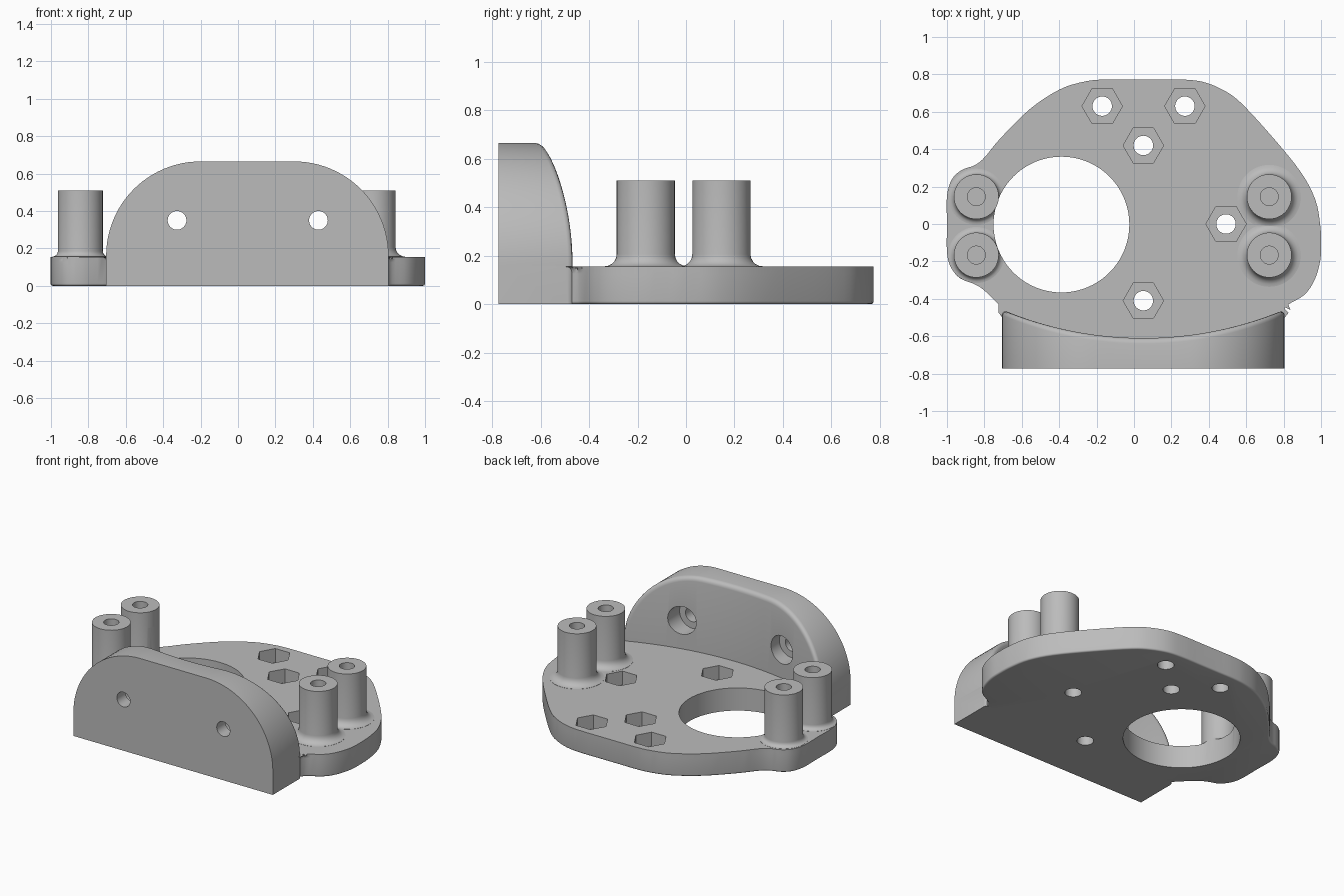
import bpy, bmesh, math
from mathutils import Vector

if "Cube" in bpy.data.objects:
    bpy.data.objects.remove(bpy.data.objects["Cube"])

grey = bpy.data.materials.new("grey_plastic")
grey.diffuse_color = (0.5, 0.5, 0.5, 1)
grey.use_nodes = True
grey.node_tree.nodes["Principled BSDF"].inputs["Base Color"].default_value = grey.diffuse_color


def make(name, bm):
    bmesh.ops.recalc_face_normals(bm, faces=bm.faces[:])
    me = bpy.data.meshes.new(name)
    bm.to_mesh(me)
    bm.free()
    me.materials.append(grey)
    ob = bpy.data.objects.new(name, me)
    bpy.context.collection.objects.link(ob)
    return ob


def prism(name, pts, z0, z1, round_top=0, round_bottom=0):
    bm = bmesh.new()
    lo = [bm.verts.new((x, y, z0)) for x, y in pts]
    hi = [bm.verts.new((x, y, z1)) for x, y in pts]
    n = len(pts)
    bm.faces.new(lo[::-1])
    bm.faces.new(hi)
    for i in range(n):
        j = (i + 1) % n
        bm.faces.new((lo[i], lo[j], hi[j], hi[i]))
    for z, r in ((z1, round_top), (z0, round_bottom)):
        if r:
            rim = [e for e in bm.edges if all(abs(v.co.z - z) < 1e-5 for v in e.verts)]
            bmesh.ops.bevel(bm, geom=rim, offset=r, segments=4, profile=0.5, affect='EDGES')
    return make(name, bm)


def circle(cx, cy, r, n=48):
    return [(cx + r * math.cos(2 * math.pi * i / n), cy + r * math.sin(2 * math.pi * i / n))
            for i in range(n)]


def spline(pts, steps=4):
    # Catmull-Rom curve through an open row of points
    p = [Vector(q) for q in pts]
    p = [2 * p[0] - p[1]] + p + [2 * p[-1] - p[-2]]
    out = []
    for i in range(1, len(p) - 2):
        for s in range(steps):
            t = s / steps
            a, b, c, d = p[i - 1:i + 3]
            out.append(tuple(0.5 * (2 * b + (c - a) * t + (2 * a - 5 * b + 4 * c - d) * t * t
                                    + (3 * b - a - 3 * c + d) * t ** 3)))
    return out + [tuple(p[-2])]


def boolean(target, tool, op):
    m = target.modifiers.new(op, 'BOOLEAN')
    m.object, m.operation, m.solver = tool, op, 'EXACT'
    bpy.context.view_layer.update()
    bpy.context.view_layer.objects.active = target
    bpy.ops.object.modifier_apply(modifier=m.name)
    bpy.data.objects.remove(tool)


# Base plate with rounded rims; its front end runs inside the wall
TOP = 0.155
outline = spline([
    (0.80, -0.46), (0.825, -0.43), (0.909, -0.38), (0.963, -0.305), (0.995, -0.2), (1.0, -0.1),
    (0.995, 0.0), (0.968, 0.134), (0.888, 0.283), (0.727, 0.48), (0.567, 0.652), (0.47, 0.72),
    (0.36, 0.762), (0.24, 0.773), (0.12, 0.773), (-0.04, 0.773), (-0.155, 0.773), (-0.262, 0.762),
    (-0.396, 0.72), (-0.556, 0.615), (-0.717, 0.455), (-0.797, 0.358), (-0.85, 0.315),
    (-0.92, 0.289), (-0.973, 0.24), (-1.0, 0.15), (-1.0, 0.0), (-1.0, -0.15), (-0.98, -0.23),
    (-0.93, -0.29), (-0.856, -0.32), (-0.797, -0.358), (-0.70, -0.455)])
outline += [(-0.66, -0.56), (-0.6, -0.7), (0.7, -0.7), (0.76, -0.56)]
plate = prism("bracket", outline, 0, TOP, 0.03, 0.012)


# Upright wall: arched front, concave back with a rounded rim
def wall_profile(d):
    pts = [(0.805 - d, 0)]
    for i in range(25):
        a = math.radians(90 * i / 24)
        pts.append((0.3 + (0.505 - d) * math.cos(a), 0.16 + (0.505 - d) * math.sin(a)))
    pts += [(0.3 - 0.5 * i / 8, 0.665 - d) for i in range(1, 8)]
    return pts + [(0.1 - x, z) for x, z in pts[25::-1]]


def back_y(x):
    return 1.34 - math.sqrt(1.95 ** 2 - (x - 0.05) ** 2)


bm = bmesh.new()
R = 0.03
loops = [[bm.verts.new((x, -0.773, z)) for x, z in wall_profile(0)]]
for k in range(5):
    a = math.radians(90 * k / 4)
    inset, drop = R * (1 - math.cos(a)), R * (1 - math.sin(a))
    loops.append([bm.verts.new((x, back_y(x) - drop, z)) for x, z in wall_profile(inset)])
n = len(loops[0])
for A, B in zip(loops, loops[1:]):
    for i in range(n - 1):
        bm.faces.new((A[i], A[i + 1], B[i + 1], B[i]))
bm.faces.new(loops[0])
last = loops[-1]
foot = [last[0], last[0]] + [bm.verts.new((v.co.x, v.co.y, 0)) for v in last[2:-2]] + [last[-1], last[-1]]
for i in range(n - 1):
    quad = list(dict.fromkeys((last[i], last[i + 1], foot[i + 1], foot[i])))
    if len(quad) > 2:
        bm.faces.new(quad)
bm.faces.new([L[0] for L in loops] + foot[2:-2] + [L[-1] for L in reversed(loops)])
boolean(plate, make("wall", bm), 'UNION')


# Standoffs with a fillet at the foot
def standoff(cx, cy, f):
    prof = [(0.12, 0.51)]
    for i in range(6):
        a = math.radians(90 * i / 5)
        prof.append((0.12 + f * (1 - math.cos(a)), TOP + 0.001 + f * (1 - math.sin(a))))
    prof.append((0.12 + f, 0.11))
    bm = bmesh.new()
    rings = [[bm.verts.new((x, y, z)) for x, y in circle(cx, cy, r)] for r, z in prof]
    for A, B in zip(rings, rings[1:]):
        for i in range(48):
            j = (i + 1) % 48
            bm.faces.new((A[i], A[j], B[j], B[i]))
    bm.faces.new(rings[0])
    bm.faces.new(rings[-1])
    return make("standoff", bm)


posts = [(x, y, f) for x, f in ((-0.843, 0.03), (0.723, 0.05)) for y in (0.146, -0.166)]
for x, y, f in posts:
    boolean(plate, standoff(x, y, f), 'UNION')
for x, y, f in posts:
    boolean(plate, prism("screw_bore", circle(x, y, 0.048, 24), 0.16, 0.7), 'DIFFERENCE')

# Large round opening
boolean(plate, prism("opening", circle(-0.388, -0.003, 0.363, 80), -0.1, 0.4), 'DIFFERENCE')

# Hexagonal nut pockets with through holes
for x, y in ((-0.17, 0.63), (0.272, 0.63), (0.05, 0.42), (0.492, 0), (0.05, -0.41)):
    boolean(plate, prism("nut_pocket", circle(x, y, 0.108, 6), 0.06, 0.3), 'DIFFERENCE')
    boolean(plate, prism("bolt_hole", circle(x, y, 0.052, 32), -0.1, 0.3), 'DIFFERENCE')

# Counterbored holes through the wall
for x in (-0.326, 0.43):
    for r, y0, y1 in ((0.095, 0.3, 0.68), (0.05, 0.5, 0.9)):
        tool = prism("wall_hole", circle(x, 0.35, r, 40), y0, y1)
        tool.rotation_euler.x = math.pi / 2
        boolean(plate, tool, 'DIFFERENCE')

bpy.ops.object.select_all(action='DESELECT')
plate.select_set(True)
bpy.context.view_layer.objects.active = plate
bpy.ops.object.shade_smooth_by_angle(angle=math.radians(32))
